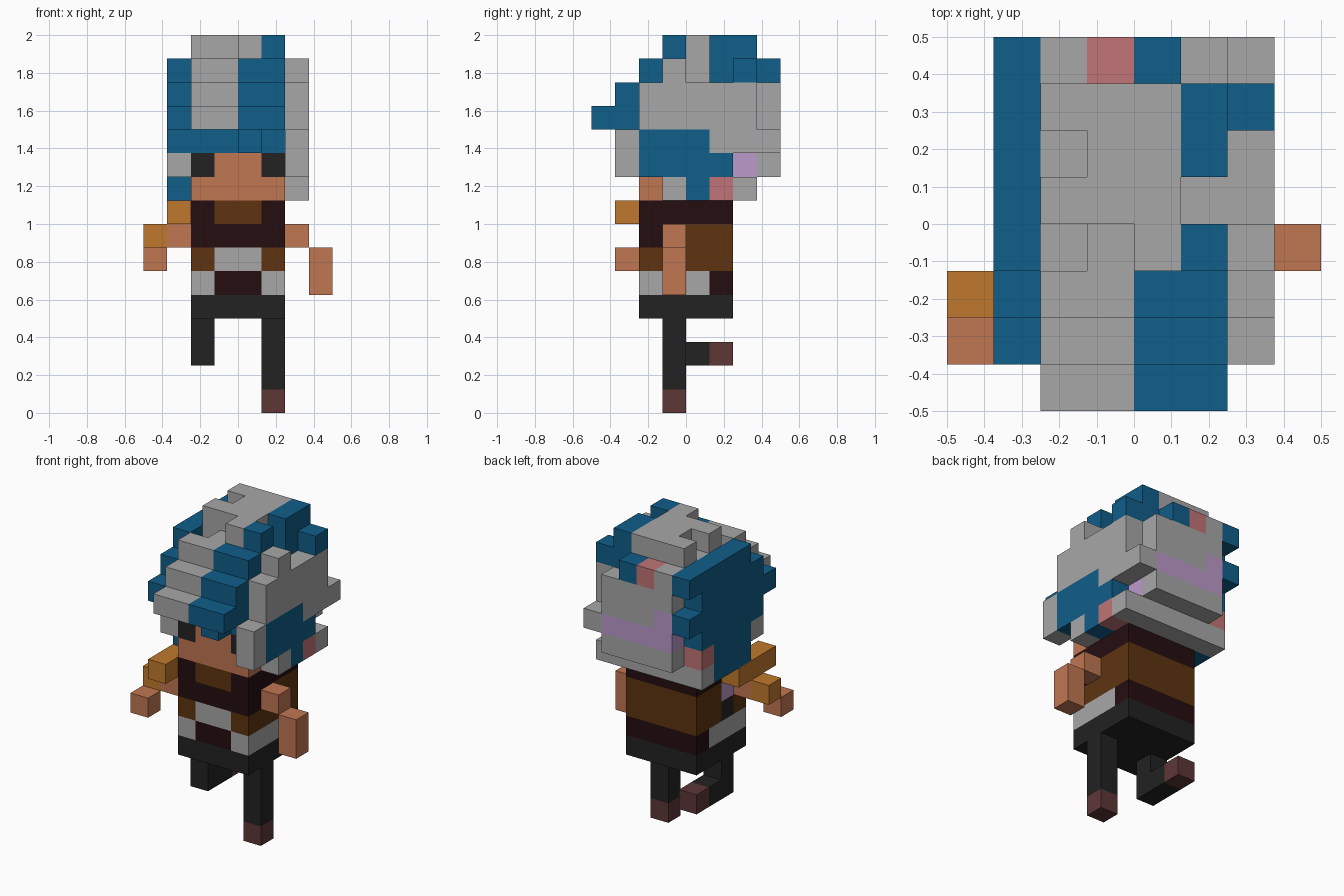
import bpy
import bmesh
from mathutils import Vector

CELL = 1 / 8  # edge length of one block

cube = bpy.data.objects.get("Cube")
if cube:
    bpy.data.objects.remove(cube, do_unlink=True)

COLOURS = {
    "grey": (0.39, 0.39, 0.39),
    "blue": (0.005, 0.112, 0.254),
    "skin": (0.53, 0.18, 0.085),
    "orange": (0.53, 0.19, 0.026),
    "brown": (0.112, 0.034, 0.005),
    "maroon": (0.018, 0.004, 0.005),
    "charcoal": (0.016, 0.016, 0.016),
    "shoe": (0.112, 0.037, 0.037),
    "pink": (0.53, 0.175, 0.18),
    "lilac": (0.5, 0.32, 0.59),
}
NAMES = list(COLOURS)


def make_material(name):
    material = bpy.data.materials.new(name)
    material.use_nodes = True
    colour = (*COLOURS[name], 1)
    material.diffuse_color = colour
    shader = material.node_tree.nodes["Principled BSDF"]
    shader.inputs["Base Color"].default_value = colour
    shader.inputs["Roughness"].default_value = 0.9
    return material


MATERIALS = [make_material(name) for name in NAMES]


def fill(part, colour, xs, ys, zs):
    """Fill a range of blocks with a colour, or carve it away with None."""
    for x in range(*xs):
        for y in range(*ys):
            for z in range(*zs):
                if colour:
                    part[x, y, z] = colour
                else:
                    part.pop((x, y, z), None)


def build(name, part):
    """Make one closed skin around the blocks of a part."""
    bm = bmesh.new()
    corners = {}

    def corner(point):
        key = tuple(round(c) for c in point)
        if key not in corners:
            corners[key] = bm.verts.new(Vector(key) * CELL)
        return corners[key]

    for cell, colour in part.items():
        for axis in range(3):
            for side in (0, 1):
                step = Vector((0, 0, 0))
                step[axis] = side * 2 - 1
                near = Vector(cell) + step
                if tuple(round(c) for c in near) in part:
                    continue
                u, v = Vector((0, 0, 0)), Vector((0, 0, 0))
                u[(axis + 1) % 3] = 1
                v[(axis + 2) % 3] = 1
                base = Vector(cell)
                base[axis] += side
                loop = [base, base + u, base + u + v, base + v]
                if not side:
                    loop.reverse()
                face = bm.faces.new([corner(p) for p in loop])
                face.material_index = NAMES.index(colour)
    mesh = bpy.data.meshes.new(name)
    bm.to_mesh(mesh)
    bm.free()
    for material in MATERIALS:
        mesh.materials.append(material)
    obj = bpy.data.objects.new(name, mesh)
    bpy.context.collection.objects.link(obj)


# Legs: the left one stands, the right one is bent back
left_leg = {}
fill(left_leg, "charcoal", (1, 2), (-1, 0), (1, 4))
fill(left_leg, "shoe", (1, 2), (-1, 0), (0, 1))
build("left_leg", left_leg)

right_leg = {}
fill(right_leg, "charcoal", (-2, -1), (-1, 0), (2, 4))
fill(right_leg, "charcoal", (-2, -1), (0, 1), (2, 3))
fill(right_leg, "shoe", (-2, -1), (1, 2), (2, 3))
build("right_leg", right_leg)

# Torso with trousers, shirt and jacket
torso = {}
fill(torso, "charcoal", (-2, 2), (-2, 2), (4, 5))
fill(torso, "grey", (-2, 2), (-2, 1), (5, 6))
fill(torso, "maroon", (-1, 1), (-2, -1), (5, 6))
fill(torso, "maroon", (-2, 2), (1, 2), (5, 6))
fill(torso, "brown", (-2, 2), (-2, 2), (6, 8))
fill(torso, "grey", (-1, 1), (-2, -1), (6, 7))
fill(torso, "maroon", (-2, 2), (-2, -1), (7, 8))
fill(torso, "maroon", (-2, 2), (-2, 2), (8, 9))
fill(torso, "brown", (-1, 1), (-2, -1), (8, 9))
fill(torso, "charcoal", (-2, -1), (-1, 0), (6, 7))
fill(torso, "lilac", (-2, -1), (-1, 0), (7, 8))
build("torso", torso)

# Arms
left_arm = {}
fill(left_arm, "skin", (2, 3), (-1, 0), (7, 8))
fill(left_arm, "skin", (3, 4), (-1, 0), (5, 7))
build("left_arm", left_arm)

right_arm = {}
fill(right_arm, "orange", (-3, -2), (-3, 0), (8, 9))
fill(right_arm, "skin", (-3, -2), (-2, -1), (7, 8))
fill(right_arm, "orange", (-4, -3), (-2, -1), (7, 8))
fill(right_arm, "skin", (-4, -3), (-3, -2), (6, 7))
build("right_arm", right_arm)

# Head with dark eyes
head = {}
fill(head, "skin", (-2, 2), (-2, 2), (9, 11))
for x in (-2, 1):
    fill(head, "charcoal", (x, x + 1), (-2, -1), (10, 11))
build("head", head)

hair = {}
# Crown, stepped forward over the brow, with a blue left half
fill(hair, "grey", (-2, 2), (-1, 3), (11, 16))
fill(hair, "blue", (-2, 2), (-2, -1), (11, 12))
fill(hair, "blue", (0, 1), (-3, -2), (11, 12))
for front, top in ((-4, 13), (-3, 14), (-2, 15)):
    fill(hair, "grey", (-2, 0), (front, -1), (12, top))
    fill(hair, "blue", (0, 2), (front, -1), (12, top))
fill(hair, "blue", (1, 2), (-1, 0), (15, 16))
fill(hair, "blue", (1, 2), (1, 3), (14, 16))
# Notches in the crown
fill(hair, None, (-2, 0), (-1, 0), (15, 16))
fill(hair, None, (-2, -1), (-1, 0), (14, 15))
fill(hair, None, (-2, -1), (1, 2), (15, 16))
fill(hair, None, (1, 2), (0, 1), (14, 16))

# Back of the hair with a lilac band
fill(hair, "grey", (-3, 3), (2, 3), (9, 10))
fill(hair, "grey", (-2, 2), (2, 3), (10, 11))
fill(hair, "lilac", (1, 2), (2, 3), (10, 11))
fill(hair, "grey", (-2, 2), (3, 4), (10, 14))
fill(hair, "lilac", (-2, 2), (3, 4), (11, 12))
fill(hair, "lilac", (-2, -1), (3, 4), (12, 13))
for x, colour in ((-3, "blue"), (-2, "grey"), (-1, "pink"), (0, "blue")):
    fill(hair, colour, (x, x + 1), (3, 4), (14, 15))
fill(hair, "blue", (-3, -2), (3, 4), (12, 13))
fill(hair, "grey", (2, 3), (3, 4), (11, 12))

# Left side: grey above, blue below, with a front lock
fill(hair, "grey", (2, 3), (-2, 3), (11, 14))
fill(hair, "blue", (2, 3), (-2, 1), (11, 12))
fill(hair, "blue", (2, 3), (-2, 2), (10, 11))
fill(hair, "grey", (2, 3), (-3, -2), (10, 12))
fill(hair, "grey", (2, 3), (-1, 0), (9, 10))
fill(hair, "blue", (2, 3), (0, 1), (9, 10))
fill(hair, "pink", (2, 3), (1, 2), (9, 10))
fill(hair, "grey", (2, 3), (-1, 0), (14, 15))
fill(hair, "blue", (2, 3), (2, 3), (14, 15))

# Right side: blue
fill(hair, "blue", (-3, -2), (-1, 3), (11, 15))
fill(hair, "blue", (-3, -2), (-2, -1), (11, 14))
fill(hair, "blue", (-3, -2), (-3, -2), (12, 13))
fill(hair, "blue", (-3, -2), (-1, 2), (9, 11))
fill(hair, "grey", (-3, -2), (-2, -1), (10, 11))
fill(hair, "pink", (-3, -2), (2, 3), (10, 11))
build("hair", hair)
